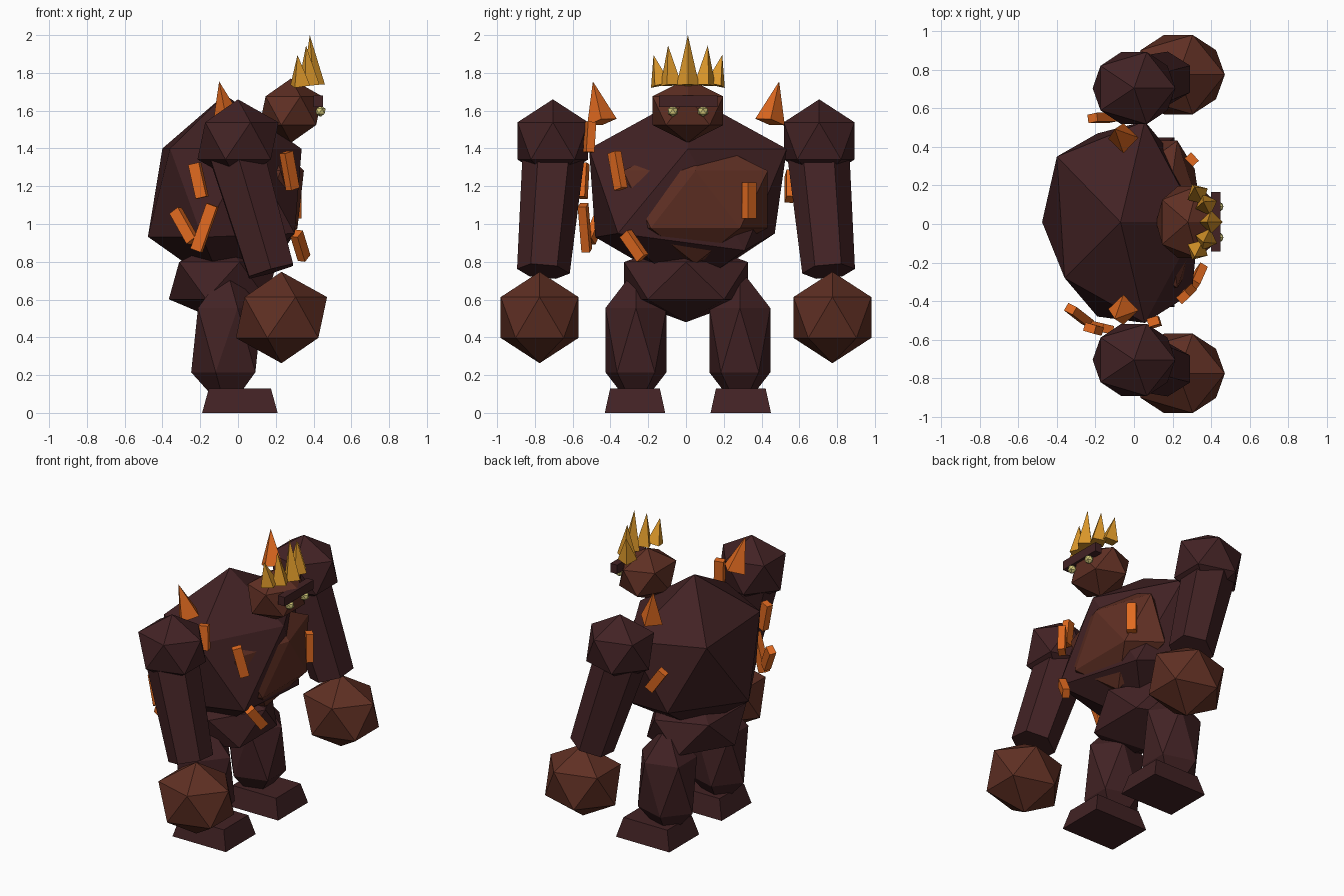
import bpy, bmesh
from mathutils import Matrix, Vector

old = bpy.data.objects.get("Cube")
if old:
    bpy.data.objects.remove(old, do_unlink=True)


def material(name, rgb):
    """Flat material from 0-255 display colour, converted to linear."""
    lin = [((c / 255 + 0.055) / 1.055) ** 2.4 for c in rgb] + [1.0]
    m = bpy.data.materials.new(name)
    m.use_nodes = True
    m.diffuse_color = lin
    bsdf = m.node_tree.nodes["Principled BSDF"]
    bsdf.inputs["Base Color"].default_value = lin
    bsdf.inputs["Roughness"].default_value = 0.9
    return m


DARK = material("dark rock", (66, 34, 36))
BROWN = material("brown rock", (95, 47, 35))
ORANGE = material("orange crystal", (225, 106, 32))
GOLD = material("crown gold", (220, 152, 42))
EYE = material("pale eye", (216, 206, 125))


def finish(name, bm, mat):
    bmesh.ops.recalc_face_normals(bm, faces=bm.faces)
    me = bpy.data.meshes.new(name)
    bm.to_mesh(me)
    bm.free()
    me.materials.append(mat)
    ob = bpy.data.objects.new(name, me)
    bpy.context.collection.objects.link(ob)
    return ob


def rock(name, centre, radii, mat, corners=()):
    """Twenty-sided stone; each listed corner pulls the nearest vertex to it."""
    bm = bmesh.new()
    m = Matrix.Translation(centre) @ Matrix.Diagonal((*radii, 1))
    bmesh.ops.create_icosphere(bm, subdivisions=1, radius=1, matrix=m)
    for c in map(Vector, corners):
        min(bm.verts, key=lambda v: (v.co - c).length).co = c
    return finish(name, bm, mat)


def frame(a, b, out):
    """Matrix at the middle of a-b, z along a-b, x towards out."""
    a, b = Vector(a), Vector(b)
    z = (b - a).normalized()
    x = Vector(out)
    x = (x - z * x.dot(z)).normalized()
    rot = Matrix((x, z.cross(x), z)).transposed().to_4x4()
    return Matrix.Translation((a + b) / 2) @ rot, (b - a).length


def cone(name, a, b, r1, r2, sides, mat, out=(1, 0, 0)):
    m, length = frame(a, b, out)
    bm = bmesh.new()
    bmesh.ops.create_cone(bm, cap_ends=True, segments=sides, radius1=r1,
                          radius2=r2, depth=length, matrix=m)
    return finish(name, bm, mat)


def block(name, m, size, mat, taper=(1, 1)):
    """Box whose top is shrunk by taper."""
    bm = bmesh.new()
    bmesh.ops.create_cube(bm, size=1)
    for v in bm.verts:
        if v.co.z > 0:
            v.co.x *= taper[0]
            v.co.y *= taper[1]
    bm.transform(m @ Matrix.Diagonal((*size, 1)))
    return finish(name, bm, mat)


# Body core, with an uneven torso
rock("torso", (-0.07, 0.01, 1.165), (0.455, 0.615, 0.52), DARK,
     corners=[(0.30, -0.36, 0.95), (0.24, 0.31, 0.86),
              (-0.19, 0.47, 0.95), (-0.19, -0.48, 0.93),
              (-0.36, -0.28, 1.40), (-0.40, 0.35, 1.40)])
rock("chest_plate", (0.17, 0.05, 1.13), (0.20, 0.45, 0.34), BROWN)
rock("pelvis", (-0.08, 0, 0.70), (0.32, 0.385, 0.22), DARK)

# Head and brow
rock("head", (0.28, 0.01, 1.60), (0.185, 0.22, 0.17), BROWN)
block("brow", Matrix.Translation((0.425, 0.012, 1.65)), (0.05, 0.31, 0.06), DARK)

# Limbs, shoulder spikes and eyes on both sides
for side, s in (("left", 1), ("right", -1)):
    rock(side + "_eye", (0.437, 0.01 + s * 0.08, 1.597), (0.03, 0.03, 0.03), EYE)
    rock(side + "_shoulder", (0, s * 0.705, 1.44), (0.24, 0.22, 0.22), DARK)
    cone(side + "_arm", (-0.01, s * 0.70, 1.38), (0.175, s * 0.755, 0.75),
         0.165, 0.14, 6, DARK)
    rock(side + "_fist", (0.23, s * 0.775, 0.505), (0.27, 0.242, 0.242), BROWN)
    rock(side + "_leg", (-0.06, 0.01 + s * 0.275, 0.385), (0.21, 0.19, 0.38), DARK)
    block(side + "_foot", Matrix.Translation((0.01, 0.01 + s * 0.28, 0.065)),
          (0.40, 0.32, 0.13), DARK, taper=(0.82, 0.82))
    cone(side + "_shoulder_spike", (-0.055, s * 0.445, 1.54),
         (-0.10, s * 0.493, 1.755), 0.08, 0, 4, ORANGE)

# Crown of five spikes in an arc
crown = [(0.40, 0.0, 0.38, 0.0, 2.0),
         (0.375, 0.09, 0.36, 0.105, 1.945),
         (0.33, 0.145, 0.315, 0.182, 1.895)]
for i, (bx, by, tx, ty, top) in enumerate(crown):
    for s in ((1,) if i == 0 else (1, -1)):
        cone(f"crown_spike_{i}_{'left' if s > 0 else 'right'}",
             (bx, 0.01 + s * by, 1.735), (tx, 0.01 + s * ty, top),
             0.06, 0, 4, GOLD, out=(1, s * by * 4, 0))

# Crystal shards lying on the torso, each from top end to bottom end
shards = [((-0.23, -0.54, 1.32), (-0.19, -0.55, 1.14)),
          ((-0.33, -0.44, 1.07), (-0.24, -0.51, 0.91)),
          ((-0.135, -0.545, 1.10), (-0.22, -0.525, 0.86)),
          ((0.255, -0.38, 1.38), (0.29, -0.345, 1.185)),
          ((0.31, -0.32, 0.95), (0.35, -0.23, 0.82)),
          ((0.30, 0.335, 1.22), (0.30, 0.335, 1.03)),
          ((-0.215, 0.55, 1.27), (-0.115, 0.55, 1.13)),
          ((0.10, -0.505, 1.54), (0.11, -0.515, 1.38))]
for i, (a, b) in enumerate(shards):
    out = Vector((a[0] + b[0] + 0.1, a[1] + b[1], 0))
    m, length = frame(a, b, out)
    block(f"crystal_shard_{i + 1}", m, (0.045, 0.06, length), ORANGE)
